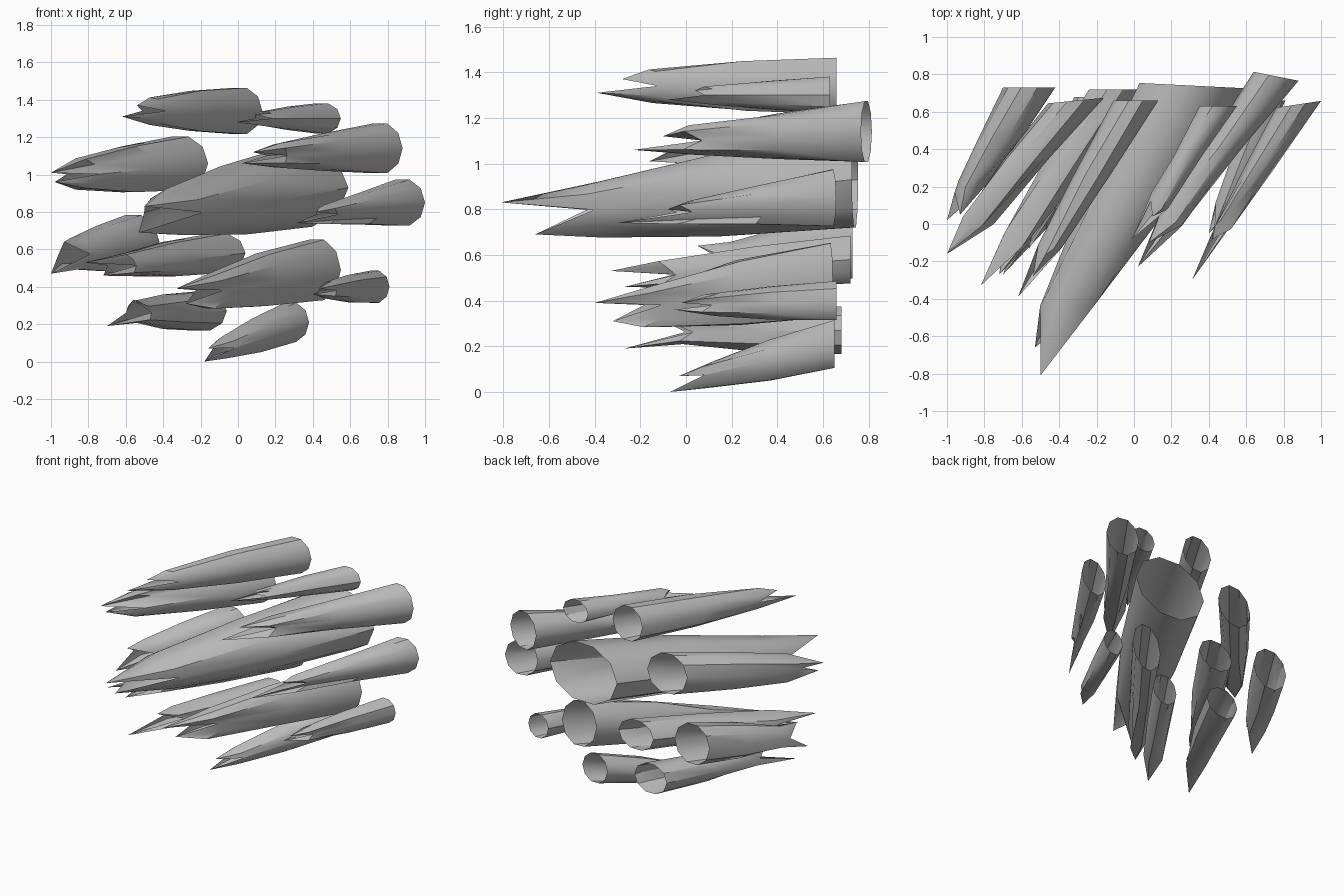
import bpy
import bmesh
import random
from math import cos, sin, pi
from mathutils import Vector

cube = bpy.data.objects.get("Cube")
if cube:
    bpy.data.objects.remove(cube, do_unlink=True)

random.seed(4)
SIDES = 10

# Single matte grey
grey = bpy.data.materials.new("stone_grey")
grey.use_nodes = True
colour = (0.5, 0.5, 0.5, 1)
grey.diffuse_color = colour
bsdf = next(n for n in grey.node_tree.nodes if n.type == 'BSDF_PRINCIPLED')
bsdf.inputs["Base Color"].default_value = colour


def shard(name, rim, width, height, *tips, tilt=0, fullness=1):
    """Hollow tapered tube, open at the back, splitting into points at the front."""
    rim = Vector(rim)
    tips = [Vector(t) for t in sorted(tips, key=lambda t: -t[2])]
    front = sum(tips, Vector()) / len(tips)
    bm = bmesh.new()

    # Rings from the open back rim towards the split
    rings = []
    profile = ((0, 1, 0), (0.4, 0.86 * fullness, 0.03), (0.78, 0.55 * fullness, 0.1))
    for t, scale, rough in profile:
        centre = rim.lerp(front, t)
        ring = []
        for i in range(SIDES):
            a = 2 * pi * i / SIDES
            r = scale * (1 + random.uniform(-rough, rough))
            dx, dz = width * r * cos(a), height * r * sin(a)
            dy = tilt * dx + random.uniform(-rough, rough) * 0.5
            ring.append(bm.verts.new(centre + Vector((dx, dy, dz))))
        rings.append(ring)
    for back, fore in zip(rings, rings[1:]):
        for i in range(SIDES):
            j = (i + 1) % SIDES
            bm.faces.new((back[i], back[j], fore[j], fore[i]))

    # Each point closes its own arc of the last ring, upper arc first
    points = [bm.verts.new(t) for t in tips]
    last = rings[-1]
    for i in range(SIDES):
        point = points[i * len(points) // SIDES]
        bm.faces.new((last[i], last[(i + 1) % SIDES], point))

    mesh = bpy.data.meshes.new(name)
    bm.to_mesh(mesh)
    bm.free()
    mesh.materials.append(grey)
    obj = bpy.data.objects.new(name, mesh)
    bpy.context.collection.objects.link(obj)
    return obj


# Upper shards
shards = [
    shard("top_shard", (0.01, 0.66, 1.34), 0.12, 0.13,
          (-0.62, -0.39, 1.31), (-0.54, -0.28, 1.37)),
    shard("top_left_shard", (0.45, 0.63, 1.3), 0.1, 0.085,
          (-0.01, -0.08, 1.28), (0.1, 0.04, 1.32), fullness=0.9),
    shard("upper_right_shard", (-0.31, 0.66, 1.06), 0.15, 0.15,
          (-1, -0.16, 1.01), (-0.98, -0.13, 0.96), tilt=0.1),
    shard("upper_left_shard", (0.76, 0.79, 1.14), 0.12, 0.14,
          (0.02, -0.23, 1.06), (0.08, -0.1, 1.12), tilt=-0.2, fullness=0.85),

    # Middle shards
    shard("large_centre_shard", (0.31, 0.74, 0.93), 0.28, 0.22,
          (-0.5, -0.81, 0.83), (-0.53, -0.66, 0.69), tilt=-0.05),
    shard("middle_left_shard", (0.88, 0.64, 0.85), 0.12, 0.13,
          (0.31, -0.3, 0.74), (0.42, -0.08, 0.8), tilt=0.15, fullness=0.8),
    shard("middle_right_shard", (-0.56, 0.73, 0.64), 0.14, 0.15,
          (-1, 0.02, 0.47), (-0.93, 0.05, 0.64)),
    shard("inner_right_shard", (-0.1, 0.72, 0.58), 0.14, 0.11,
          (-0.82, -0.33, 0.53), (-0.72, -0.27, 0.46)),

    # Lower shards
    shard("lower_centre_shard", (0.42, 0.63, 0.49), 0.13, 0.17,
          (-0.33, -0.4, 0.39), (-0.28, -0.32, 0.31), tilt=0.1),
    shard("lower_left_shard", (0.73, 0.66, 0.4), 0.08, 0.09,
          (0.4, -0.05, 0.36), (0.43, -0.02, 0.39)),
    shard("lower_right_shard", (-0.19, 0.68, 0.27), 0.13, 0.11,
          (-0.7, -0.27, 0.19), (-0.56, -0.13, 0.33)),
    shard("bottom_shard", (0.28, 0.65, 0.21), 0.1, 0.11,
          (-0.18, -0.07, 0), (-0.16, -0.03, 0.07)),
]

# Soft facets with crisp creases
bpy.ops.object.select_all(action='DESELECT')
for obj in shards:
    obj.select_set(True)
bpy.context.view_layer.objects.active = shards[0]
bpy.ops.object.shade_smooth_by_angle(angle=pi / 5)
